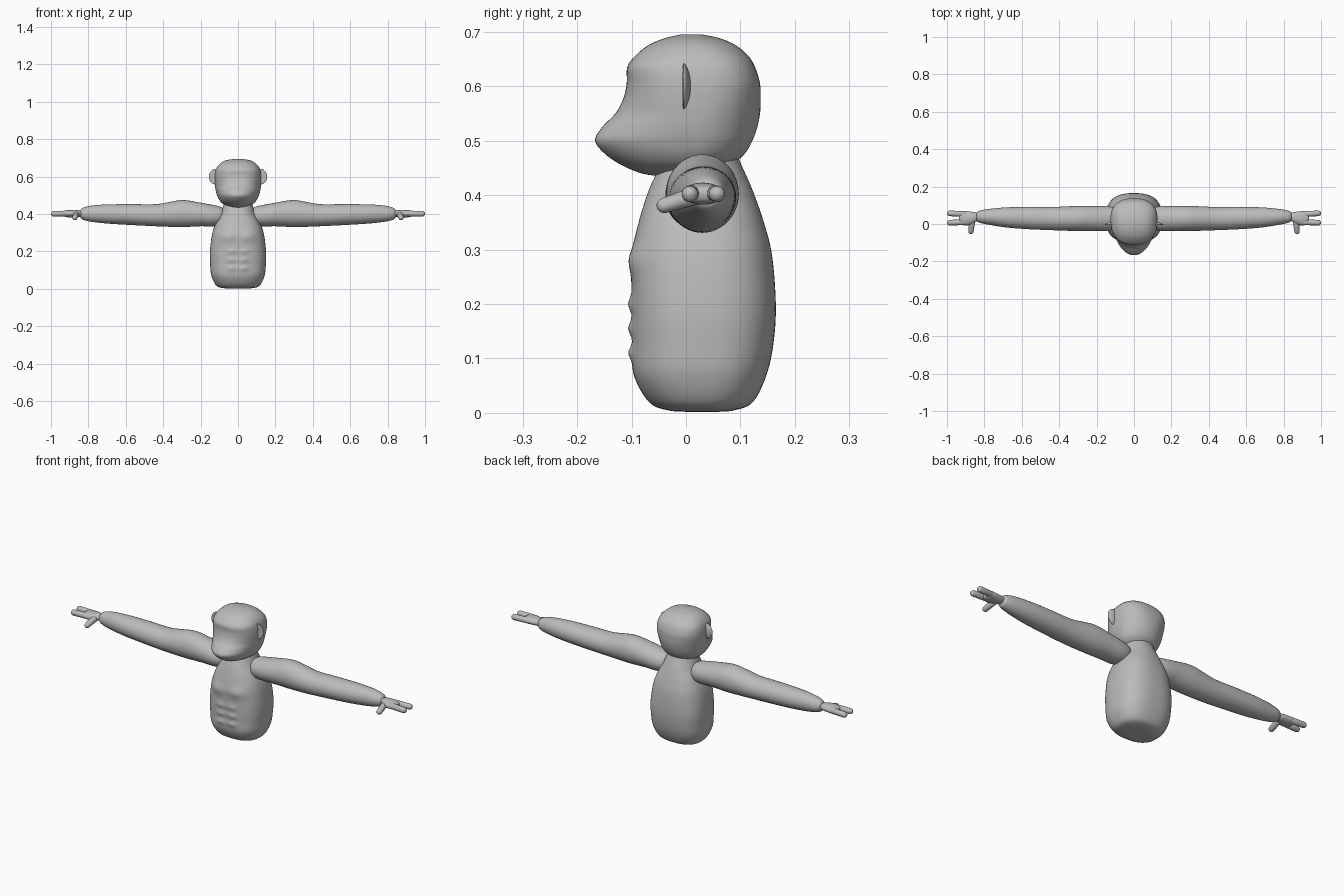
import bpy, bmesh, math
from mathutils import Vector

fur = bpy.data.materials.new("grey")
fur.diffuse_color = (0.5, 0.5, 0.5, 1)


def finish(name, bm):
    bmesh.ops.recalc_face_normals(bm, faces=bm.faces)
    me = bpy.data.meshes.new(name)
    bm.to_mesh(me)
    bm.free()
    for p in me.polygons:
        p.use_smooth = True
    me.materials.append(fur)
    ob = bpy.data.objects.new(name, me)
    bpy.context.collection.objects.link(ob)
    return ob


def resample(rows, steps):
    """Smooth Catmull-Rom interpolation through rows of numbers."""
    out = []
    for i in range(len(rows) - 1):
        p0, p1 = rows[max(i - 1, 0)], rows[i]
        p2, p3 = rows[i + 1], rows[min(i + 2, len(rows) - 1)]
        for s in range(steps):
            t = s / steps
            out.append([0.5 * (2 * b + (c - a) * t + (2 * a - 5 * b + 4 * c - d) * t * t
                               + (3 * b - a - 3 * c + d) * t ** 3)
                        for a, b, c, d in zip(p0, p1, p2, p3)])
    return out + [list(rows[-1])]


def spow(v, e):
    return math.copysign(abs(v) ** e, v)


def loft(name, rows, point, steps=5, n=48):
    """Skin rings; point(row, cos, sin) gives each ring vertex."""
    bm = bmesh.new()
    rings = []
    for r in resample(rows, steps):
        rings.append([bm.verts.new(point(r, math.cos(a), math.sin(a)))
                      for a in (2 * math.pi * k / n for k in range(n))])
    for a, b in zip(rings, rings[1:]):
        for k in range(n):
            bm.faces.new((a[k], a[(k + 1) % n], b[(k + 1) % n], b[k]))
    bm.faces.new(rings[0])
    bm.faces.new(rings[-1])
    return finish(name, bm)


# Upright sections: z, half width, front y, back y, widest y, squareness
def upright(r, c, s):
    z, w, yf, yb, ym, e = r
    return Vector((w * spow(c, 2 / e), ym + (yb - ym if s > 0 else ym - yf) * spow(s, 2 / e), z))


# Torso with chest and stomach muscles
muscles = [(0.055, 0.28, 0.045, 0.025, 0.009)] + [
    (0.033, z, 0.022, 0.013, 0.008) for z in (0.2, 0.155, 0.11)]


def torso_point(r, c, s):
    p = upright(r, c, s)
    if s < 0:
        for mx, mz, sx, sz, h in muscles:
            p.y -= h * math.exp(-((abs(p.x) - mx) / sx) ** 2 - ((p.z - mz) / sz) ** 2)
    return p


loft("torso", [
    (0.002, 0.03, 0.0, 0.06, 0.03, 2.3),
    (0.005, 0.085, -0.035, 0.09, 0.03, 2.4),
    (0.02, 0.118, -0.068, 0.123, 0.03, 2.5),
    (0.07, 0.142, -0.096, 0.148, 0.03, 2.6),
    (0.13, 0.149, -0.099, 0.161, 0.03, 2.6),
    (0.20, 0.15, -0.1, 0.165, 0.03, 2.6),
    (0.29, 0.139, -0.099, 0.158, 0.03, 2.5),
    (0.35, 0.12, -0.087, 0.143, 0.03, 2.4),
    (0.41, 0.09, -0.068, 0.122, 0.03, 2.2),
    (0.46, 0.075, -0.045, 0.1, 0.03, 2),
    (0.50, 0.065, -0.03, 0.085, 0.03, 2)], torso_point, 8, 96)

# Head with brow and projecting muzzle
loft("head", [
    (0.436, 0.015, -0.06, -0.02, -0.04, 2),
    (0.441, 0.045, -0.085, 0.03, -0.01, 2),
    (0.455, 0.08, -0.118, 0.08, 0.01, 2),
    (0.475, 0.1, -0.148, 0.107, 0.02, 2),
    (0.50, 0.112, -0.167, 0.122, 0.025, 2),
    (0.525, 0.119, -0.154, 0.131, 0.025, 2),
    (0.55, 0.123, -0.13, 0.136, 0.025, 2.1),
    (0.575, 0.125, -0.116, 0.137, 0.025, 2.3),
    (0.605, 0.125, -0.109, 0.136, 0.025, 2.5),
    (0.635, 0.12, -0.108, 0.127, 0.022, 2.6),
    (0.655, 0.11, -0.094, 0.115, 0.02, 2.5),
    (0.675, 0.09, -0.07, 0.092, 0.015, 2.3),
    (0.688, 0.063, -0.04, 0.063, 0.012, 2.1),
    (0.695, 0.02, -0.01, 0.03, 0.01, 2)], upright, 5, 64)


def capsule(bm, a, b, r0, r1, n=16):
    """Round-ended tapered rod for fingers."""
    a, b = Vector(a), Vector(b)
    d = (b - a).normalized()
    q = d.to_track_quat('Z', 'Y')
    prof = [(-r0 * math.cos(t), r0 * math.sin(t)) for t in (0.15, 0.5, 0.9, 1.3)]
    L = (b - a).length
    prof += [(L + r1 * math.sin(t), r1 * math.cos(t)) for t in (0, 0.35, 0.7, 1.05, 1.4)]
    rings = [[bm.verts.new(a + q @ Vector((r * math.cos(2 * math.pi * k / n),
                                          r * math.sin(2 * math.pi * k / n), h)))
              for k in range(n)] for h, r in prof]
    for u, v in zip(rings, rings[1:]):
        for k in range(n):
            bm.faces.new((u[k], u[(k + 1) % n], v[(k + 1) % n], v[k]))
    bm.faces.new(rings[0])
    bm.faces.new(rings[-1])


# Sideways sections: x, centre y, centre z, half depth, half height
arm_rows = [
    (0.068, 0.03, 0.39, 0.012, 0.012),
    (0.074, 0.03, 0.39, 0.036, 0.034),
    (0.095, 0.03, 0.39, 0.055, 0.05),
    (0.14, 0.029, 0.392, 0.065, 0.058),
    (0.20, 0.029, 0.398, 0.067, 0.063),
    (0.29, 0.03, 0.403, 0.067, 0.072),
    (0.36, 0.029, 0.399, 0.065, 0.067),
    (0.44, 0.029, 0.394, 0.062, 0.059),
    (0.56, 0.032, 0.397, 0.06, 0.056),
    (0.68, 0.035, 0.4, 0.054, 0.052),
    (0.77, 0.038, 0.402, 0.043, 0.045),
    (0.82, 0.039, 0.402, 0.034, 0.035),
    (0.84, 0.039, 0.402, 0.024, 0.024),
    (0.845, 0.039, 0.402, 0.008, 0.008)]
palm_rows = [
    (0.825, 0.039, 0.402, 0.015, 0.012),
    (0.85, 0.036, 0.403, 0.026, 0.018),
    (0.88, 0.031, 0.403, 0.036, 0.02),
    (0.91, 0.031, 0.402, 0.038, 0.019),
    (0.93, 0.031, 0.402, 0.032, 0.014),
    (0.936, 0.031, 0.402, 0.015, 0.006)]

for side, label in ((-1, "left"), (1, "right")):
    def sideways(r, c, s):
        return Vector((side * r[0], r[1] + r[3] * c, r[2] + r[4] * s))
    loft(label + "_arm", arm_rows, sideways)
    loft(label + "_palm", palm_rows, sideways, 4, 32)

    # Two fingers and a thumb
    bm = bmesh.new()
    capsule(bm, (side * 0.90, 0.052, 0.403), (side * 0.985, 0.057, 0.402), 0.016, 0.015)
    capsule(bm, (side * 0.90, 0.01, 0.403), (side * 0.985, 0.007, 0.402), 0.016, 0.015)
    capsule(bm, (side * 0.865, 0.02, 0.4), (side * 0.872, -0.04, 0.381), 0.018, 0.014)
    finish(label + "_fingers", bm)

    # Thin round ear, cupped on the front
    bm = bmesh.new()
    bmesh.ops.create_uvsphere(bm, u_segments=32, v_segments=16, radius=1)
    for v in bm.verts:
        x, y, z = v.co
        rr = x * x + z * z
        v.co = Vector((side * (0.118 + 0.038 * x), 0.007 * y - 0.006 * rr + 0.002, 0.6 + 0.042 * z))
    finish(label + "_ear", bm)
